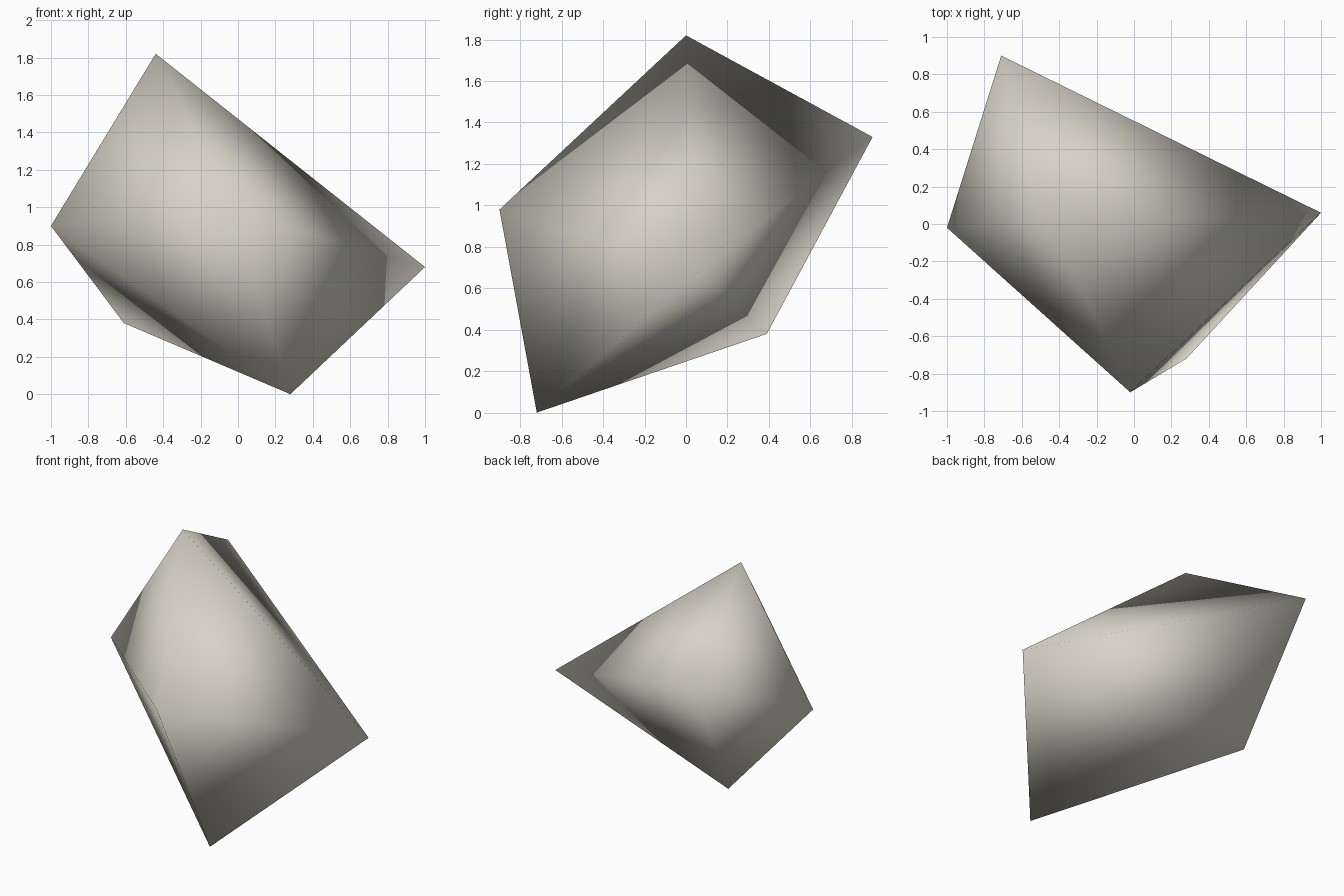
import bpy
import bmesh
from mathutils import Vector

cube = bpy.data.objects.get("Cube")
if cube:
    bpy.data.objects.remove(cube, do_unlink=True)

# Stone colour
stone = bpy.data.materials.new("warm_light_grey_stone")
stone.use_nodes = True
colour = (0.67, 0.64, 0.56, 1.0)
stone.diffuse_color = colour
stone.node_tree.nodes["Principled BSDF"].inputs["Base Color"].default_value = colour

# Rock: an irregular five-cornered girdle closed by a tip at each end
girdle = [
    Vector((-0.44, 0.00, 1.82)),
    Vector((-0.71, 0.90, 1.33)),
    Vector((-0.61, 0.39, 0.38)),
    Vector((0.28, -0.72, 0.00)),
    Vector((-0.02, -0.90, 0.98)),
]
tips = [Vector((1.00, 0.06, 0.68)), Vector((-1.00, -0.02, 0.90))]

bm = bmesh.new()
ring = [bm.verts.new(p) for p in girdle]
for tip in tips:
    apex = bm.verts.new(tip)
    for a, b in zip(ring, ring[1:] + ring[:1]):
        bm.faces.new((a, b, apex))
bmesh.ops.recalc_face_normals(bm, faces=bm.faces)

# Soft shading across every edge
for face in bm.faces:
    face.smooth = True

mesh = bpy.data.meshes.new("rock")
bm.to_mesh(mesh)
bm.free()
mesh.materials.append(stone)
rock = bpy.data.objects.new("rock", mesh)
bpy.context.collection.objects.link(rock)
